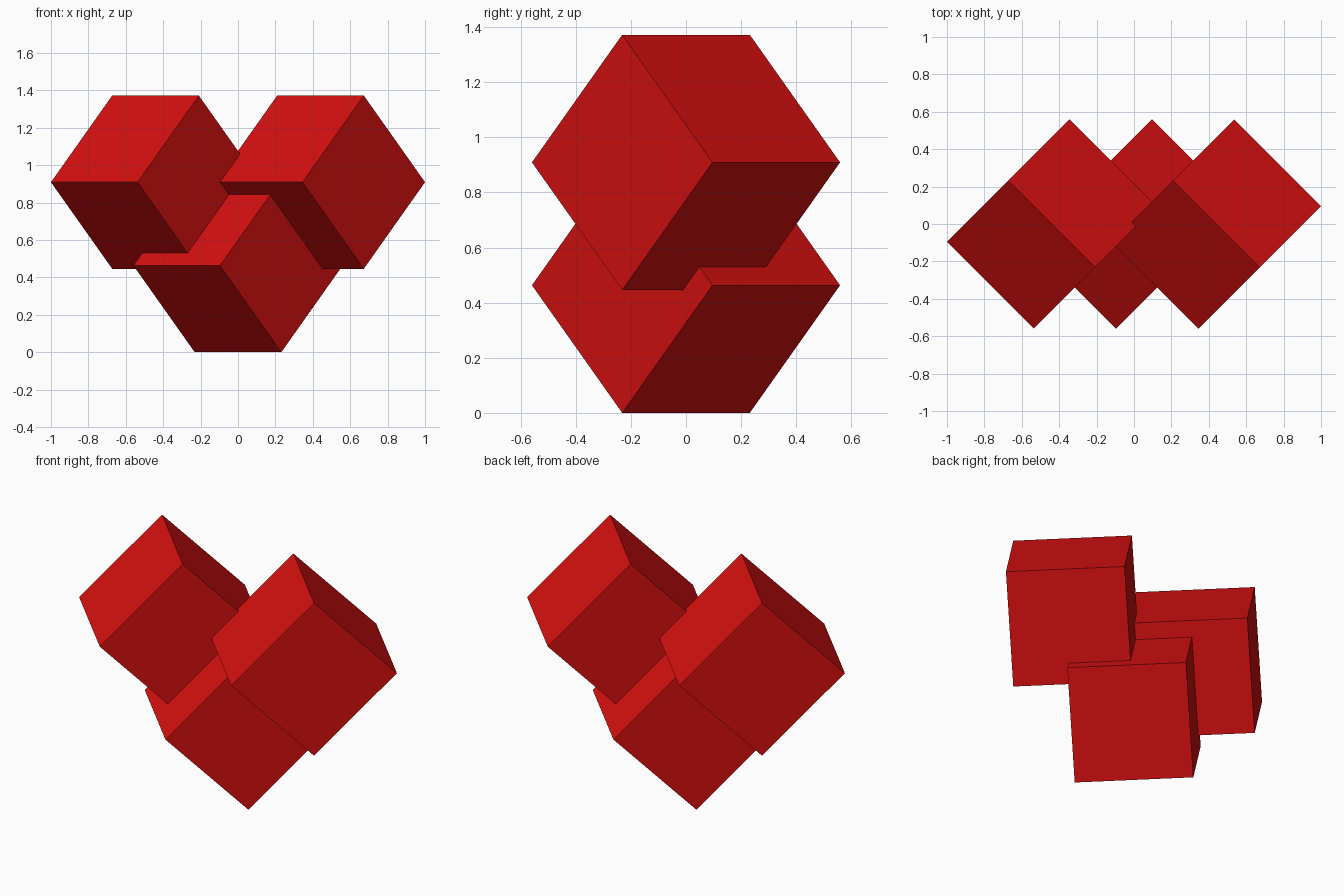
import bpy
from math import radians

default = bpy.data.objects.get("Cube")
if default:
    bpy.data.objects.remove(default, do_unlink=True)

# Single red finish
red = bpy.data.materials.new("red")
red.use_nodes = True
colour = (0.68, 0.005, 0.005, 1)
red.diffuse_color = colour
red.node_tree.nodes["Principled BSDF"].inputs["Base Color"].default_value = colour

EDGE = 0.655
HALF_HEIGHT = EDGE / 2 ** 0.5   # a cube balanced on one edge
SPREAD = 0.441
LIFT = 0.446


def add_block(name, x, z):
    """Cube tipped onto an edge and turned diagonally."""
    bpy.ops.mesh.primitive_cube_add(
        size=EDGE, location=(x, 0, z),
        rotation=(radians(45), 0, radians(-45)))
    block = bpy.context.object
    block.name = name
    block.data.materials.append(red)


# One lower block carrying two overlapping upper blocks
add_block("lower_block", 0, HALF_HEIGHT)
add_block("upper_left_block", SPREAD, HALF_HEIGHT + LIFT)
add_block("upper_right_block", -SPREAD, HALF_HEIGHT + LIFT)
